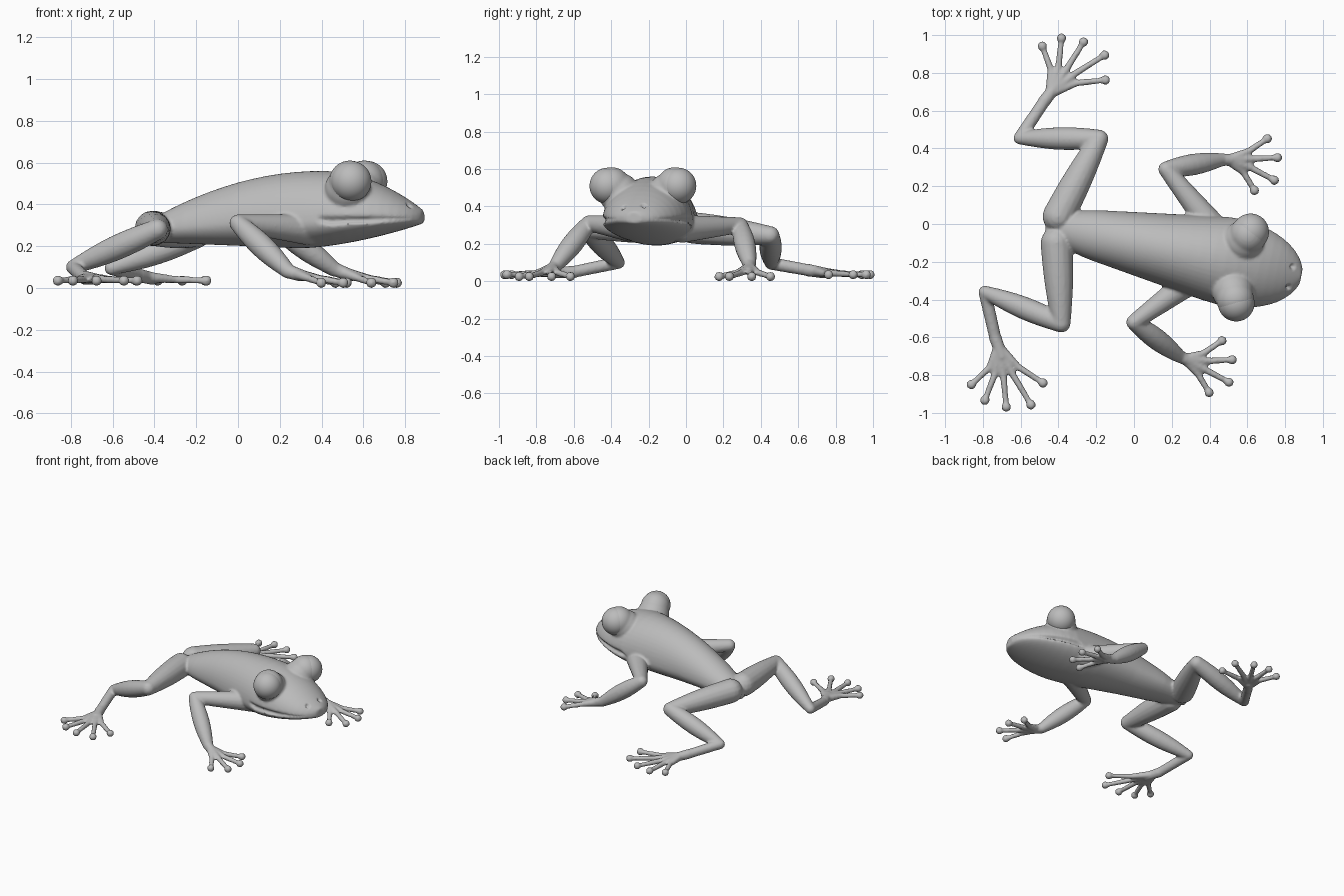
import bpy, bmesh
from math import cos, sin, pi, sqrt, radians
from mathutils import Vector

if "Cube" in bpy.data.objects:
    bpy.data.objects.remove(bpy.data.objects["Cube"])

shade = (0.5, 0.5, 0.5, 1)
grey = bpy.data.materials.new("matte grey")
grey.use_nodes = True
grey.diffuse_color = shade
grey.node_tree.nodes["Principled BSDF"].inputs["Base Color"].default_value = shade

UP = Vector((0, 0, 1))
FORWARD = Vector((1, -0.2, 0)).normalized()
SIDE = UP.cross(FORWARD)


def finish(bm, name):
    mesh = bpy.data.meshes.new(name)
    bm.to_mesh(mesh)
    bm.free()
    mesh.materials.append(grey)
    for face in mesh.polygons:
        face.use_smooth = True
    obj = bpy.data.objects.new(name, mesh)
    bpy.context.collection.objects.link(obj)
    return obj


def loft(bm, rings):
    loops = [[bm.verts.new(point) for point in ring] for ring in rings]
    count = len(loops[0])
    for a, b in zip(loops, loops[1:]):
        for i in range(count):
            j = (i + 1) % count
            bm.faces.new((a[i], a[j], b[j], b[i]))
    bm.faces.new(loops[0][::-1])
    bm.faces.new(loops[-1])


def circle(centre, u, v, radius, count):
    turns = [2 * pi * k / count for k in range(count)]
    return [centre + (u * cos(a) + v * sin(a)) * radius for a in turns]


def ball(bm, centre, radius, segments=16):
    rows = segments // 2
    tilts = [pi * (k + 0.1) / (rows + 0.2) for k in range(rows + 1)]
    loft(bm, [circle(centre - UP * cos(t) * radius, FORWARD, SIDE, sin(t) * radius, segments)
              for t in tilts])


def tube(bm, start, end, r_start, r_end, muscle=0):
    """Tapered round tube with ball ends, swollen in the middle by muscle."""
    along = (end - start).normalized()
    u = along.cross(UP).normalized()
    v = along.cross(u)
    rings = []
    for step in range(9):
        t = step / 8
        radius = r_start + (r_end - r_start) * t + muscle * sin(pi * t)
        rings.append(circle(start.lerp(end, t), u, v, radius, 16))
    loft(bm, rings)
    ball(bm, start, r_start)
    ball(bm, end, r_end)


def limb(bm, joints, radii, muscles):
    points = [Vector(joint) for joint in joints]
    for i, muscle in enumerate(muscles):
        tube(bm, points[i], points[i + 1], radii[i], radii[i + 1], muscle)
    return points[-1]


def foot(bm, wrist, palm, first_angle, step_angle, lengths, pad_height):
    """Palm that fans out into long toes with round pads."""
    palm = Vector(palm)
    tube(bm, wrist, palm, 0.034, 0.03)
    for i, length in enumerate(lengths):
        angle = radians(first_angle + step_angle * i)
        tip = palm + Vector((cos(angle), sin(angle), 0)) * length
        tip.z = pad_height
        knuckle = palm.lerp(tip, 0.4)
        tube(bm, wrist.lerp(palm, 0.5), knuckle, 0.028, 0.018)
        tube(bm, knuckle, tip, 0.018, 0.015)
        ball(bm, tip, 0.026)


def body_ring(x):
    """Cross-section of torso and head at x, with a groove for the mouth."""
    ahead, behind = max(x - 0.5, 0) / 0.39, max(-0.2 - x, 0) / 0.28
    width = (0.165 + 0.15 * min(x, 0.5)) * sqrt(1 - ahead ** 2) * sqrt(1 - behind ** 2)
    top = 0.56 - (0.8 if x > 0.4 else 0.35) * (x - 0.4) ** 2
    middle = 0.315 + 0.1 * min(x, 0) + 0.04 * max(x - 0.5, 0)
    low = 0.19 + 0.28 * max(x - 0.3, 0) ** 1.6 + 0.04 * max(0.3 - x, 0)
    groove = min(0.03, width / 4) if x > 0.48 else 0
    centre = Vector((x, -0.1 - 0.2 * x, middle))
    ring = []
    for i in range(48):
        a = 2 * pi * i / 48
        height = top - middle if sin(a) > 0 else middle - low
        reach = width - (groove if i % 24 == 0 else 0)
        ring.append(centre + SIDE * cos(a) * reach + UP * sin(a) * height)
    return ring


# Torso and head
skin = bmesh.new()
loft(skin, [body_ring(0.21 - 0.675 * cos(pi * i / 30)) for i in range(31)])

# Eye sockets
eyes = {
    "right_eye": (Vector((0.54, -0.415, 0.51)), FORWARD * 0.5 - SIDE),
    "left_eye": (Vector((0.615, -0.045, 0.51)), FORWARD * 0.5 + SIDE),
}
for centre, out in eyes.values():
    out.normalize()
    ball(skin, centre - out * 0.018, 0.1, 32)
    ball(skin, centre - out * 0.06 - UP * 0.04, 0.11, 32)

# Front limbs
arm_radii, arm_muscles, fingers = (0.075, 0.042, 0.036), (0, 0.018), (0.2, 0.22, 0.23, 0.19)
wrist = limb(skin, [(0.33, -0.28, 0.28), (0, -0.52, 0.31), (0.24, -0.7, 0.08)], arm_radii, arm_muscles)
foot(skin, wrist, (0.3, -0.73, 0.06), 34, -31, fingers, 0.025)
wrist = limb(skin, [(0.42, -0.02, 0.28), (0.17, 0.29, 0.3), (0.46, 0.34, 0.09)], arm_radii, arm_muscles)
foot(skin, wrist, (0.54, 0.34, 0.06), 34, -31, fingers, 0.025)

# Hind limbs
leg_radii, leg_muscles = (0.085, 0.05, 0.034, 0.032), (0.008, 0.018, 0)
toes = (0.22, 0.25, 0.27, 0.3, 0.26)
heel = limb(skin, [(-0.41, -0.1, 0.285), (-0.385, -0.525, 0.28), (-0.79, -0.36, 0.1),
                   (-0.735, -0.6, 0.05)], leg_radii, leg_muscles)
foot(skin, heel, (-0.7, -0.7, 0.045), -137, 26, toes, 0.035)
heel = limb(skin, [(-0.4, 0.04, 0.285), (-0.185, 0.45, 0.245), (-0.605, 0.455, 0.095),
                   (-0.475, 0.65, 0.06)], leg_radii, leg_muscles)
foot(skin, heel, (-0.41, 0.735, 0.045), 110, -26, toes, 0.035)

# One continuous skin
body = finish(skin, "body")
fuse = body.modifiers.new("fuse", "REMESH")
fuse.mode = "VOXEL"
fuse.voxel_size = 0.009
fuse.use_smooth_shade = True
soften = body.modifiers.new("soften", "SMOOTH")
soften.factor = 0.5
soften.iterations = 3
fused = body.evaluated_get(bpy.context.evaluated_depsgraph_get())
body.data = bpy.data.meshes.new_from_object(fused)
body.modifiers.clear()
body.data.materials.clear()
body.data.materials.append(grey)

# Nostrils
for way in (-1, 1):
    pit = Vector((0.83, -0.28, 0.4)) + SIDE * 0.055 * way
    for vert in body.data.vertices:
        distance = (vert.co - pit).xy.length
        if distance < 0.016 and vert.co.z > 0.36:
            vert.co -= (UP + FORWARD) * (0.016 - distance)

# Eyeballs
for name, (centre, out) in eyes.items():
    eyeball = bmesh.new()
    ball(eyeball, centre + out * 0.004, 0.097, 48)
    finish(eyeball, name)
